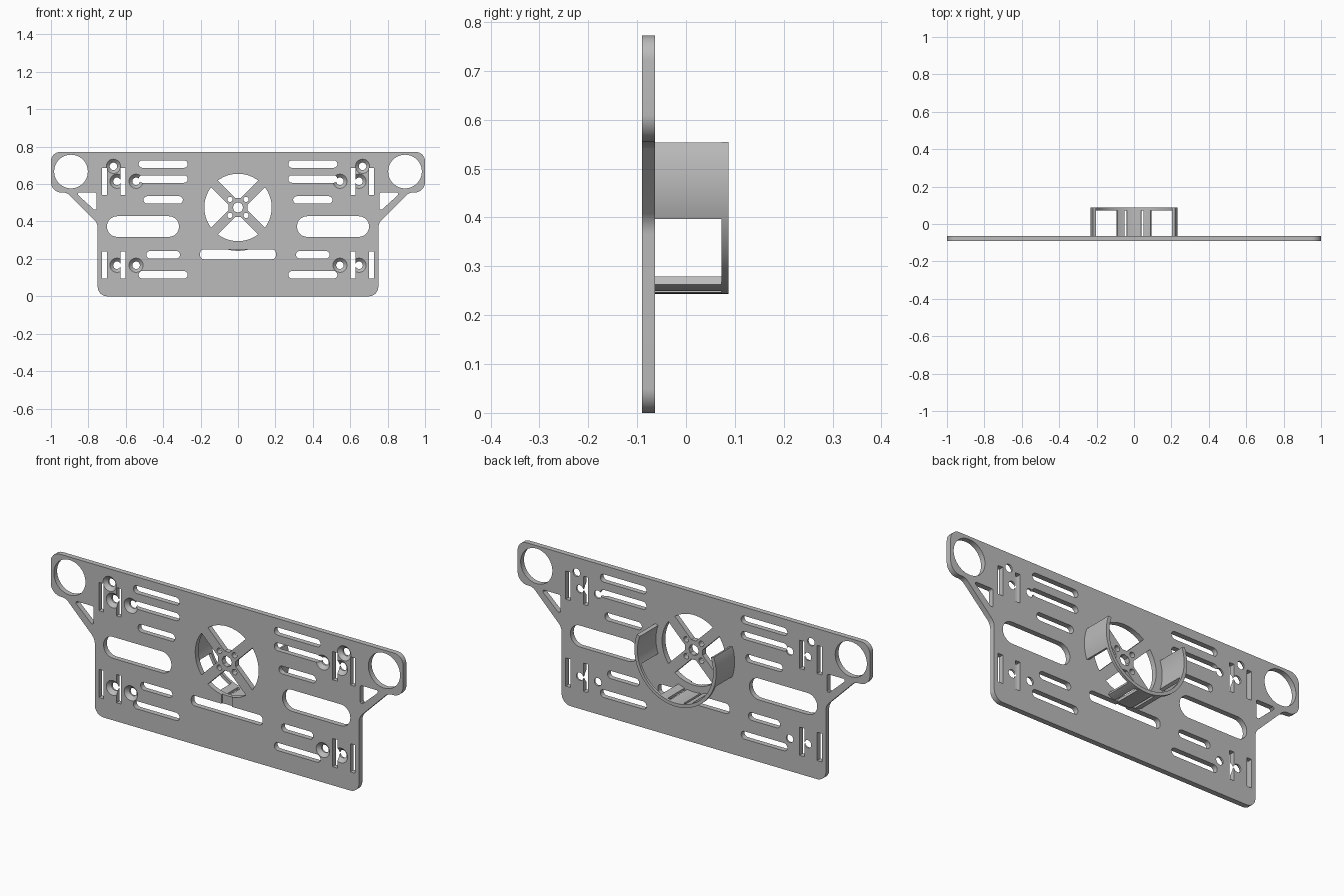
import bpy, bmesh
from math import sin, cos, tan, asin, pi, radians, sqrt
from mathutils import Vector

cube = bpy.data.objects.get("Cube")
if cube:
    bpy.data.objects.remove(cube, do_unlink=True)

grey = bpy.data.materials.new("grey_plastic")
grey.use_nodes = True
grey.diffuse_color = (0.5, 0.5, 0.5, 1)
grey.node_tree.nodes["Principled BSDF"].inputs["Base Color"].default_value = (0.5, 0.5, 0.5, 1)

FRONT, BACK, RIM = -0.09, -0.063, 0.087
HUB_Z = 0.475
FAN_R = 0.18


def rounded(corners, steps=8):
    """Outline from (x, z, radius) corners with true arcs."""
    out = []
    for i, (x, z, r) in enumerate(corners):
        p = Vector((x, z))
        d1 = (Vector(corners[i - 1][:2]) - p).normalized()
        d2 = (Vector(corners[(i + 1) % len(corners)][:2]) - p).normalized()
        half = d1.angle(d2) / 2
        c = p + (d1 + d2).normalized() * r / sin(half)
        s, e = p + d1 * r / tan(half) - c, p + d2 * r / tan(half) - c
        out += [tuple(c + s.lerp(e, k / steps).normalized() * r) for k in range(steps + 1)]
    return out


def slot(x, z, w, h, r=None):
    r = 0.49 * h if r is None else r
    a, b = w / 2, h / 2
    return rounded([(x - a, z - b, r), (x + a, z - b, r), (x + a, z + b, r), (x - a, z + b, r)])


def box(x, z, w, h):
    a, b = w / 2, h / 2
    return [(x - a, z - b), (x + a, z - b), (x + a, z + b), (x - a, z + b)]


def circle(x, z, r, n=48):
    return [(x + r * cos(2 * pi * k / n), z + r * sin(2 * pi * k / n)) for k in range(n)]


def loft(bm, rings):
    """Closed solid through a list of (outline, y) rings."""
    loops = [[bm.verts.new((x, y, z)) for x, z in pts] for pts, y in rings]
    bm.faces.new(loops[0])
    bm.faces.new(loops[-1][::-1])
    for a, b in zip(loops, loops[1:]):
        for i in range(len(a)):
            bm.faces.new((a[i - 1], a[i], b[i], b[i - 1]))


def make(name, solids):
    bm = bmesh.new()
    for rings in solids:
        loft(bm, rings)
    bmesh.ops.recalc_face_normals(bm, faces=bm.faces)
    mesh = bpy.data.meshes.new(name)
    bm.to_mesh(mesh)
    bm.free()
    mesh.materials.append(grey)
    ob = bpy.data.objects.new(name, mesh)
    bpy.context.collection.objects.link(ob)
    return ob


def activate(ob):
    bpy.ops.object.select_all(action='DESELECT')
    ob.select_set(True)
    bpy.context.view_layer.objects.active = ob


def cut(ob, solids):
    cutter = make("cutter", solids)
    cutter.hide_render = True
    mod = ob.modifiers.new("cut", 'BOOLEAN')
    mod.operation, mod.solver, mod.object = 'DIFFERENCE', 'EXACT', cutter
    activate(ob)
    bpy.ops.object.modifier_apply(modifier=mod.name)
    bpy.data.objects.remove(cutter, do_unlink=True)


def through(pts):
    return [(pts, FRONT - 0.02), (pts, BACK + 0.02)]


# Main plate with ears at the upper corners
half = [(0.75, 0, 0.05), (0.75, 0.39, 0.06), (0.915, 0.555, 0.05),
        (1, 0.555, 0.055), (1, 0.772, 0.05)]
outline = rounded(half + [(-x, z, r) for x, z, r in reversed(half)])
plate = make("mounting_plate", [[(outline, FRONT), (outline, BACK)]])

# Mirrored openings: ear holes, gussets, long slots and strap slots
holes = [slot(0, 0.224, 0.405, 0.052, 0.02)]
for s in (-1, 1):
    holes.append(circle(s * 0.893, 0.667, 0.09))
    holes.append(rounded([(s * 0.757, 0.555, 0.008), (s * 0.87, 0.555, 0.008),
                          (s * 0.757, 0.452, 0.008)], 4))
    holes.append(slot(s * 0.508, 0.373, 0.385, 0.11))
    for z, w in ((0.707, 0.262), (0.627, 0.262), (0.515, 0.21), (0.222, 0.18), (0.115, 0.262)):
        holes.append(slot(s * 0.4, z, w, 0.04))
    for x in (0.714, 0.614):
        for z in (0.614, 0.168):
            holes.append(box(s * x, z, 0.027, 0.145))

# Fan opening: four sectors between diagonal arms, hub hole and screw holes
arm, tip = 0.026, 0.05
v = tip - arm * sqrt(2)
th = pi / 4 - asin(arm / FAN_R)
sector = [(tip, -v)] + [(FAN_R * cos(a), FAN_R * sin(a))
                        for a in (-th + 2 * th * k / 16 for k in range(17))] + [(tip, v)]
for q in range(4):
    c, s = cos(q * pi / 2), sin(q * pi / 2)
    holes.append([(c * a - s * b, HUB_Z + s * a + c * b) for a, b in sector])
    holes.append(circle(0.043 * (c - s), HUB_Z + 0.043 * (c + s), 0.014, 20))
holes.append(circle(0, HUB_Z, 0.028, 8))
cut(plate, [through(h) for h in holes])

# Countersunk screw holes, plus the shallow notch under the fan opening
sinks = []
for s in (-1, 1):
    for x, z in ((0.666, 0.695), (0.647, 0.615), (0.545, 0.615), (0.647, 0.166), (0.545, 0.166)):
        sinks.append([(circle(s * x, z, r, 32), y) for r, y in
                      ((0.039, FRONT - 0.001), (0.02, FRONT + 0.018), (0.02, BACK + 0.02))])
notch = box(0, 0.275, 0.06, 0.07)
sinks.append([(notch, FRONT - 0.02), (notch, FRONT + 0.008)])
cut(plate, sinks)
parts = [plate]


# Rear cradle: curved walls joined by an open rim
def arc_wall(name, a0, a1, y0, y1):
    n = max(6, int((a1 - a0) / 4))
    angles = [radians(a0 + (a1 - a0) * k / n) for k in range(n + 1)]
    pts = [(0.232 * cos(a), HUB_Z + 0.232 * sin(a)) for a in angles]
    pts += [(0.215 * cos(a), HUB_Z + 0.215 * sin(a)) for a in reversed(angles)]
    parts.append(make(name, [[(pts, y0), (pts, y1)]]))


arc_wall("cradle_rim", 160, 380, RIM - 0.014, RIM)
for name, a0, a1 in (("left_wall", -19.7, 19.7), ("right_wall", 160.3, 199.7),
                     ("bottom_wall", 260, 280), ("bottom_rib_right", 246, 256),
                     ("bottom_rib_left", 284, 294)):
    arc_wall(name, a0, a1, BACK - 0.002, RIM - 0.0005)

for ob in parts:
    activate(ob)
    bpy.ops.object.shade_smooth_by_angle(angle=radians(30))
